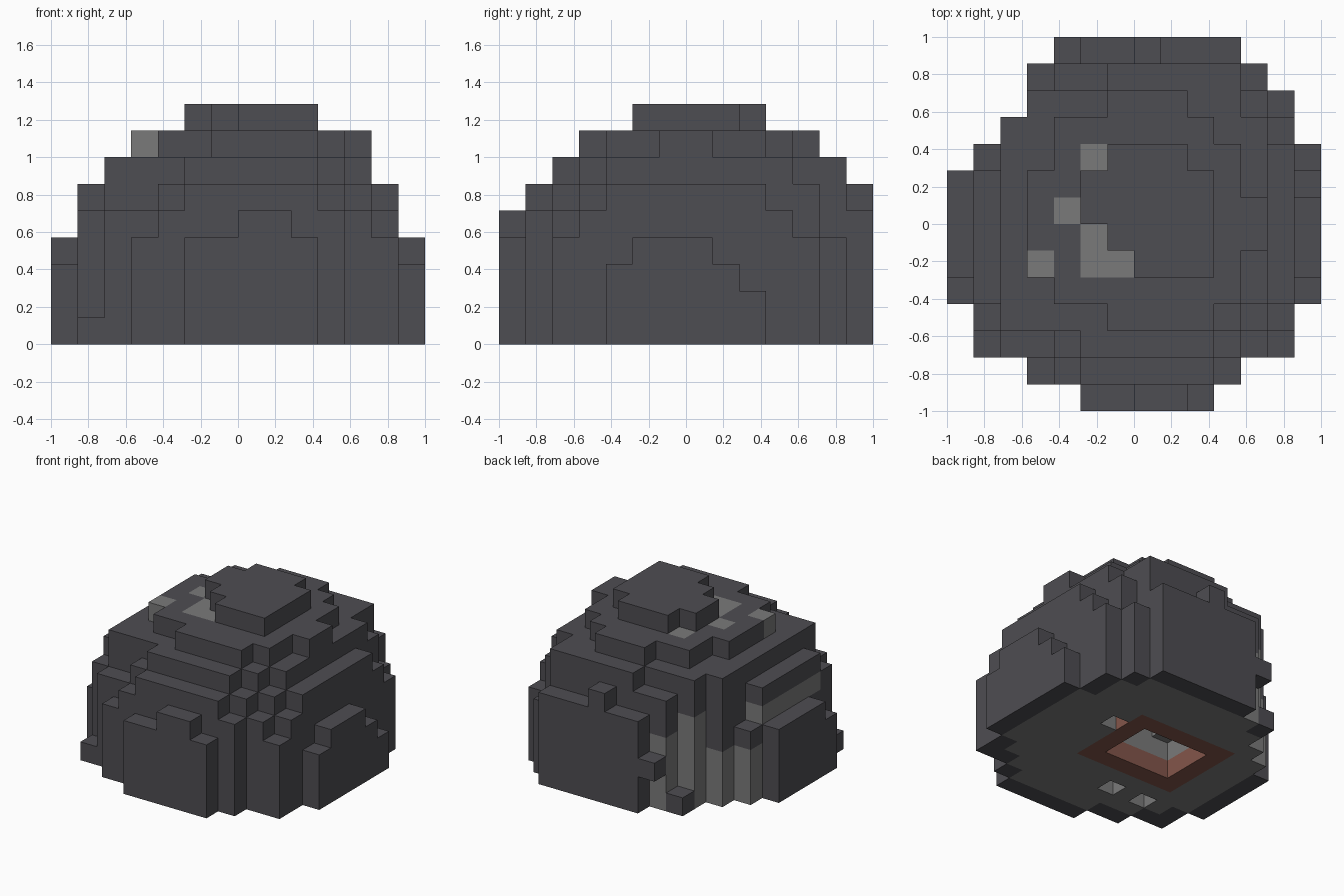
import bpy
import bmesh
from mathutils import Vector

if "Cube" in bpy.data.objects:
    bpy.data.objects.remove(bpy.data.objects["Cube"], do_unlink=True)

SIZE = 1 / 7      # edge of one block
HALF = 7          # blocks from the centre to each side


def material(name, color):
    mat = bpy.data.materials.new(name)
    mat.use_nodes = True
    mat.diffuse_color = (*color, 1)
    shader = next(n for n in mat.node_tree.nodes if n.type == "BSDF_PRINCIPLED")
    shader.inputs["Base Color"].default_value = (*color, 1)
    shader.inputs["Roughness"].default_value = 0.9
    return mat


charcoal = material("charcoal", (0.076, 0.074, 0.084))
grey = material("stone grey", (0.195, 0.195, 0.195))
brick = material("brick red", (0.227, 0.093, 0.069))


def box(x0, x1, y0, y1, z0, z1):
    """All block positions inside a box; upper limits are excluded."""
    return {(x, y, z) for x in range(x0, x1)
            for y in range(y0, y1) for z in range(z0, z1)}


solid = set()


def tier(height, *plates):
    """Fill columns of one height over several rectangles x0, x1, y0, y1."""
    for plate in plates:
        solid.update(box(*plate, 0, height))


# Stepped dome, from the cap down to the skirt
tier(9, (5, 10, 7, 9), (6, 9, 9, 10), (6, 10, 6, 7), (7, 10, 5, 6))
tier(8, (6, 10, 3, 11), (6, 9, 11, 12), (4, 10, 4, 11),
     (4, 11, 4, 10), (3, 11, 5, 9), (3, 12, 6, 8))
tier(7, (6, 11, 3, 13), (5, 10, 2, 3), (3, 11, 3, 12), (2, 12, 4, 11),
     (2, 11, 3, 4))
tier(6, (4, 11, 2, 13), (5, 10, 1, 2), (2, 12, 3, 11), (3, 12, 3, 12),
     (1, 13, 4, 9), (12, 13, 9, 10), (7, 8, 13, 14))
tier(5, (2, 12, 2, 3), (4, 11, 1, 2), (5, 11, 13, 14), (1, 13, 3, 4),
     (12, 13, 9, 11), (7, 9, 0, 1))
tier(4, (3, 4, 1, 2), (12, 13, 2, 3), (11, 12, 12, 13), (12, 13, 11, 12),
     (1, 2, 9, 10), (0, 1, 5, 9), (13, 14, 5, 8), (5, 10, 0, 1))
tier(3, (0, 1, 4, 5), (13, 14, 4, 5), (13, 14, 8, 9))
tier(2, (13, 14, 9, 10))
tier(1, (3, 4, 12, 13), (1, 2, 2, 3))
solid.add((4, 13, 2))

SIDES = [Vector(s) for s in ((1, 0, 0), (-1, 0, 0), (0, 1, 0),
                             (0, -1, 0), (0, 0, 1), (0, 0, -1))]


def neighbour(cell, side):
    return tuple(int(c + s) for c, s in zip(cell, side))


# The outer skin is every block open to the air at a side or the top
skin = {c for c in solid
        if any(neighbour(c, s) not in solid for s in SIDES[:5])}

# Worn spots on the crown and in one back corner show the lining
for x, y in ((5, 9), (5, 6), (5, 5), (6, 5), (4, 7), (3, 5)):
    skin.discard((x, y, 7))
skin -= box(4, 5, 12, 13, 0, 4) | box(3, 4, 11, 12, 0, 5)
skin -= box(2, 3, 10, 11, 0, 3) | box(1, 2, 9, 10, 0, 3)
skin -= box(1, 2, 4, 9, 4, 5)

# Hollow chamber with small pits in the underside
chamber = box(4, 8, 6, 9, 0, 2) | box(5, 7, 6, 8, 2, 4)
chamber |= {(9, 8, 0), (5, 3, 0), (3, 3, 0)}
solid -= chamber
core = (box(3, 9, 5, 10, 0, 1) | {(9, 8, 1)}) & solid
lining = solid - skin - core


def build_part(name, cells, mat):
    """Make one mesh from the exposed sides of a set of blocks."""
    bm = bmesh.new()
    for cell in sorted(cells):
        middle = Vector(cell) + Vector((0.5 - HALF, 0.5 - HALF, 0.5))
        for side in SIDES:
            if neighbour(cell, side) in solid:
                continue
            u = Vector((side.y, side.z, side.x))
            v = side.cross(u)
            corners = [middle + (side + a * u + b * v) / 2
                       for a, b in ((-1, -1), (1, -1), (1, 1), (-1, 1))]
            bm.faces.new([bm.verts.new(p * SIZE) for p in corners])
    bmesh.ops.remove_doubles(bm, verts=bm.verts, dist=0.001)
    bmesh.ops.dissolve_limit(bm, angle_limit=0.01, verts=bm.verts,
                             edges=bm.edges)
    mesh = bpy.data.meshes.new(name)
    bm.to_mesh(mesh)
    bm.free()
    mesh.materials.append(mat)
    bpy.context.collection.objects.link(bpy.data.objects.new(name, mesh))


build_part("dome_shell", skin & solid, charcoal)
build_part("stone_lining", lining, grey)
build_part("inner_core", core, brick)
